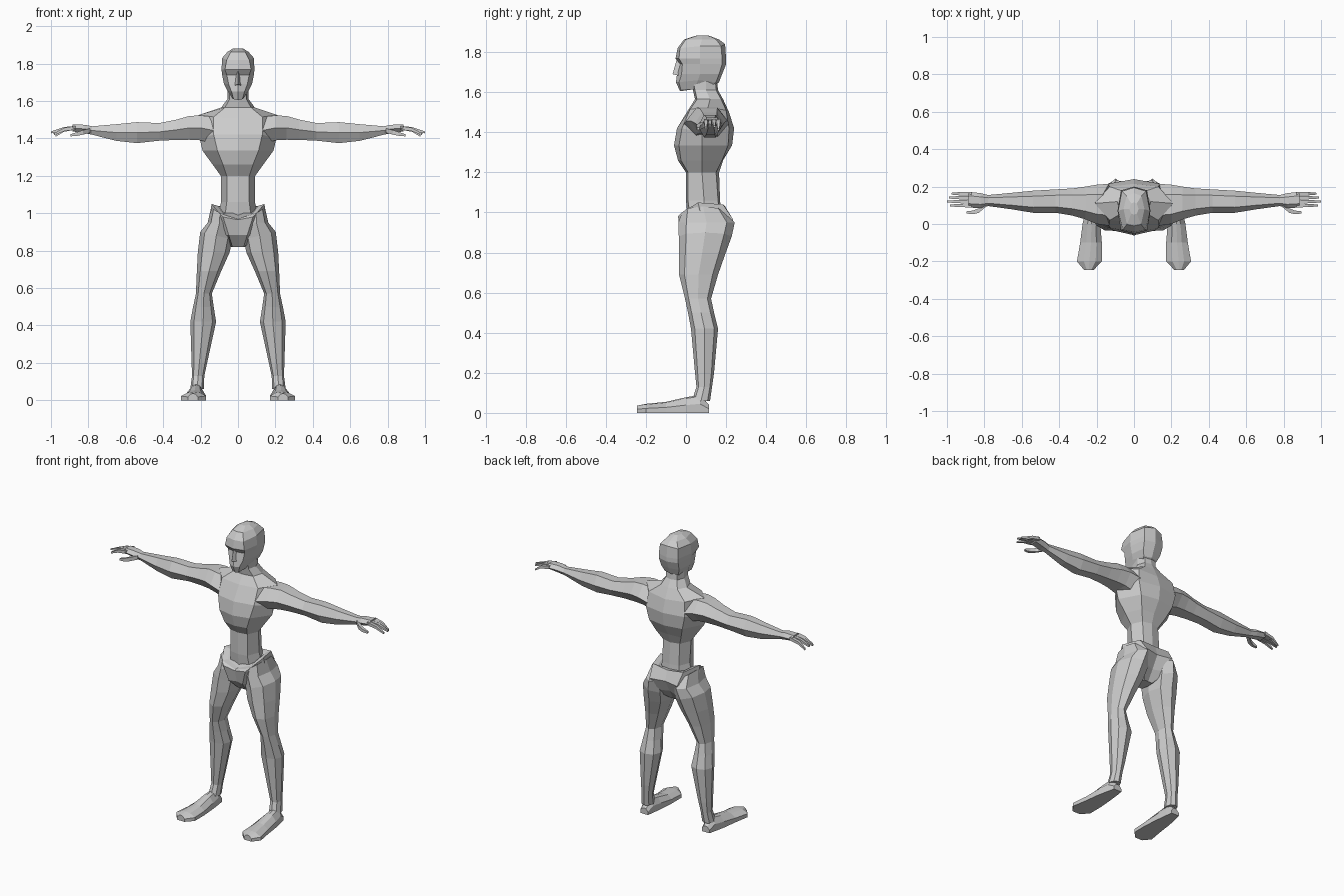
import bpy, bmesh, math

skin = bpy.data.materials.new("light grey")
skin.diffuse_color = (0.6, 0.6, 0.6, 1)


def loft(name, rings, mirror=False):
    """Skin a list of equal-length closed rings and cap both ends."""
    bm = bmesh.new()
    vs = [[bm.verts.new(p) for p in r] for r in rings]
    n = len(rings[0])
    for a, b in zip(vs, vs[1:]):
        for i in range(n):
            j = (i + 1) % n
            bm.faces.new((a[i], a[j], b[j], b[i]))
    bm.faces.new(vs[0][::-1])
    bm.faces.new(vs[-1])
    bmesh.ops.recalc_face_normals(bm, faces=bm.faces[:])
    me = bpy.data.meshes.new(name)
    bm.to_mesh(me)
    bm.free()
    me.materials.append(skin)
    ob = bpy.data.objects.new(name, me)
    bpy.context.collection.objects.link(ob)
    if mirror:
        ob.modifiers.new("mirror", 'MIRROR')
    return ob


def sym(half):
    """Complete a half ring (front centre to back centre) across x = 0."""
    return half + [(-x, y, z) for x, y, z in half[-2:0:-1]]


def level(z, yf, x1, y1, x2, y2, x3, y3, yb, dz=(0, 0, 0, 0, 0)):
    """Eight-sided body ring; dz lifts each half point."""
    pts = [(0, yf), (x1, y1), (x2, y2), (x3, y3), (0, yb)]
    return sym([(x, y, z + d) for (x, y), d in zip(pts, dz)])


# Torso and neck
loft("torso", [
    level(1.00, .01, .07, .02, .10, .09, .07, .165, .175, (-.05, -.02, .02, 0, 0)),
    level(1.06, 0, .06, .01, .09, .09, .06, .16, .17),
    level(1.20, 0, .06, .01, .092, .08, .06, .15, .165),
    level(1.26, -.04, .08, -.025, .135, .08, .09, .18, .185),
    level(1.335, -.06, .11, -.035, .19, .08, .12, .21, .23),
    level(1.42, -.045, .13, -.02, .205, .08, .14, .215, .24, (0, 0, -.02, 0, 0)),
    level(1.51, .01, .13, .02, .21, .11, .13, .20, .215, (0, .005, .015, 0, -.01)),
    level(1.565, .045, .07, .055, .09, .12, .06, .175, .185),
    level(1.61, .035, .045, .045, .057, .10, .04, .15, .16),
    level(1.69, .02, .045, .03, .055, .10, .04, .145, .15),
])

# Head
loft("head", [
    level(1.61, -.03, .024, -.025, .03, .04, .04, .125, .135, (-.005, 0, .005, .02, .02)),
    level(1.65, -.05, .035, -.035, .06, .06, .05, .15, .165, (0, 0, .01, 0, 0)),
    level(1.69, -.045, .05, -.022, .075, .07, .065, .165, .18),
    level(1.74, -.03, .06, -.018, .085, .07, .07, .18, .20),
    level(1.768, -.052, .07, -.035, .088, .07, .07, .18, .20),
    level(1.82, -.042, .06, -.03, .085, .07, .065, .175, .195, (0, 0, .01, .01, .02)),
    level(1.863, -.01, .038, -.002, .056, .08, .04, .15, .165),
    level(1.882, .05, .015, .055, .025, .08, .015, .11, .115),
])

# Nose wedge
loft("nose", [
    [(-.018, -.035, 1.683), (0, -.067, 1.69), (.018, -.035, 1.683)],
    [(-.008, -.02, 1.76), (0, -.047, 1.762), (.008, -.02, 1.76)],
])

# Pelvis with raised hip rim
loft("pelvis", [
    level(.82, .04, .03, .04, .035, .09, .03, .13, .13),
    level(.885, -.01, .05, -.025, .13, .08, .09, .205, .17),
    level(.965, -.035, .08, -.04, .15, .08, .10, .235, .215, (0, .015, 0, 0, 0)),
    level(1.03, -.03, .10, -.02, .142, .06, .11, .185, .195, (-.06, -.03, .02, .01, 0)),
    level(1.02, 0, .08, .01, .11, .07, .085, .165, .175, (-.05, -.02, .02, .01, .01)),
])

# Legs: (z, inner x, outer x, front y, back y, outward tilt)
leg = [
    (1.00, .05, .144, -.02, .19, .03), (.95, .035, .162, -.038, .243, 0),
    (.88, .03, .202, -.036, .228, .02), (.79, .045, .215, -.036, .195, 0),
    (.69, .09, .22, -.035, .16, 0), (.57, .14, .225, -.005, .125, 0),
    (.50, .13, .24, .01, .14, 0), (.42, .117, .255, .025, .16, 0),
    (.20, .165, .248, .045, .14, 0), (.13, .18, .246, .052, .13, 0),
    (.06, .183, .255, .03, .12, 0),
]
oct8 = [(0, -1), (.72, -.72), (1, 0), (.72, .72), (0, 1), (-.72, .72), (-1, 0), (-.72, -.72)]
loft("leg", [[((a + b) / 2 + u * (b - a) / 2, (f + k) / 2 + v * (k - f) / 2, z + u * t)
              for u, v in oct8] for z, a, b, f, k, t in leg], True)

# Feet: (y, inner x, outer x, top z), ridge along the instep
foot = [(.115, .195, .25, .04), (.07, .188, .26, .09), (.0, .18, .275, .078),
        (-.10, .172, .288, .055), (-.20, .172, .305, .045), (-.245, .215, .268, .036)]
sole = [(0, 0), (1, 0), (1, .5), (.72, .92), (.5, 1), (.25, .92), (0, .5)]
loft("foot", [[(a + u * (b - a), y, v * h) for u, v in sole] for y, a, b, h in foot], True)


def arm_ring(x, yf, yb, zb, zt):
    """Six-sided ring facing along x, ridged front and back."""
    return [(x, (yf + yb) / 2 + math.cos(k * math.pi / 3) * (yb - yf) / 2,
             (zb + zt) / 2 + math.sin(k * math.pi / 3) / .866 * (zt - zb) / 2)
            for k in range(6)]


# Arms, wrists and palms
loft("arm", [arm_ring(*r) for r in [
    (.13, -.01, .215, 1.37, 1.515), (.20, .0, .21, 1.39, 1.523), (.26, .025, .20, 1.393, 1.52),
    (.33, .045, .19, 1.392, 1.50), (.42, .06, .185, 1.388, 1.482), (.54, .06, .178, 1.375, 1.487),
    (.65, .078, .167, 1.387, 1.476), (.78, .096, .155, 1.42, 1.465),
    (.82, .085, .165, 1.428, 1.473), (.885, .088, .172, 1.438, 1.474),
]], True)


def digit(name, path):
    """Four-sided finger through (x, y, z, radius) points."""
    loft(name, [[(x, y - r, z - r), (x, y + r, z - r), (x, y + r, z + r), (x, y - r, z + r)]
                for x, y, z, r in path], True)


# Fingers and thumb
for name, y, tip, drop in (("index_finger", .099, .985, .018), ("middle_finger", .120, 1.0, .008),
                           ("ring_finger", .141, .99, .010), ("little_finger", .162, .975, .026)):
    digit(name, [(.87, y, 1.457, .010), (.93, y, 1.455 - drop * .4, .009),
                 (tip, y, 1.440 - drop, .005)])
digit("thumb", [(.79, .105, 1.442, .012), (.83, .072, 1.432, .012),
                (.86, .062, 1.424, .010), (.895, .062, 1.417, .006)])
